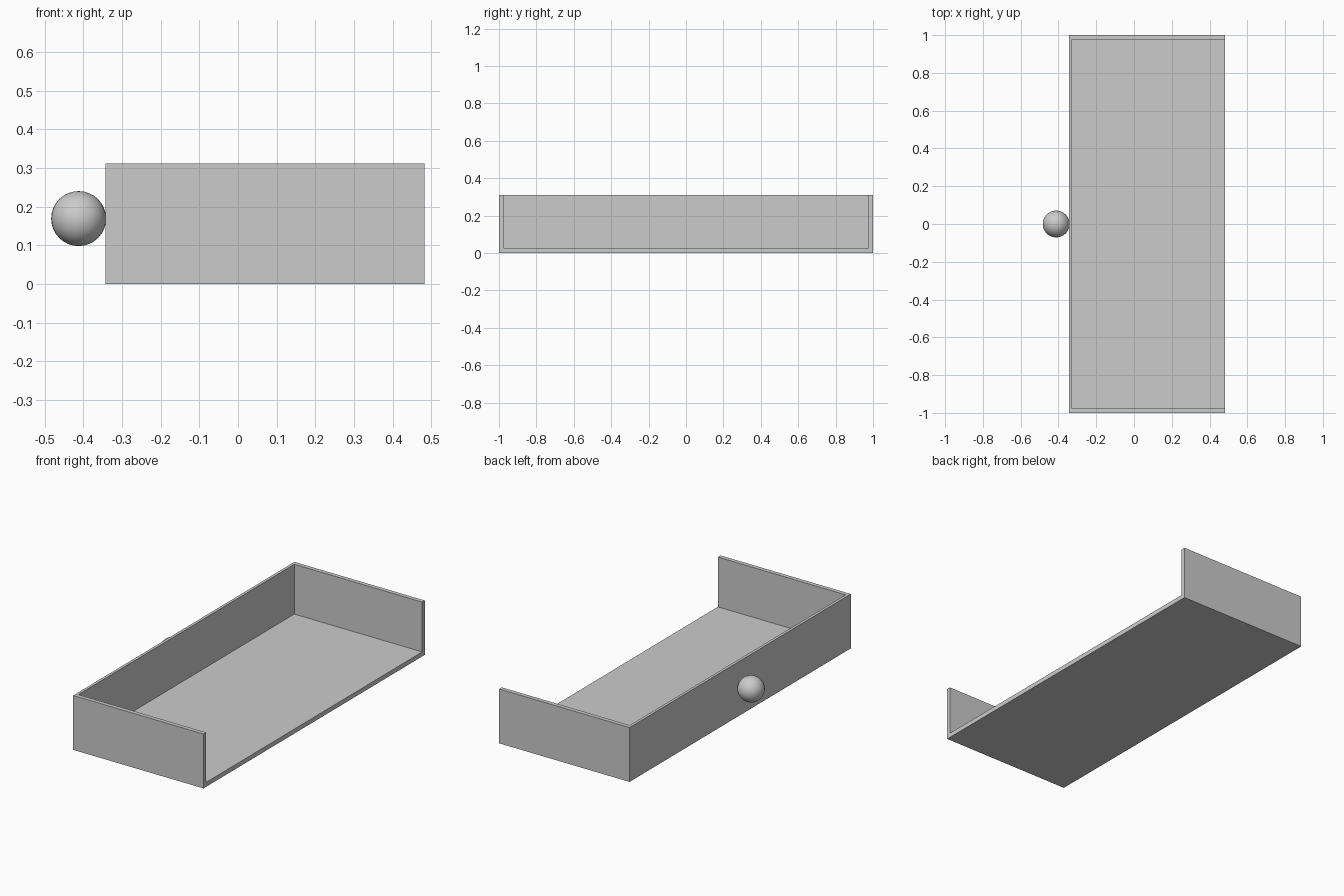
import bpy

if "Cube" in bpy.data.objects:
    bpy.data.objects.remove(bpy.data.objects["Cube"])

X0, X1 = -0.343, 0.482      # drawer front face and open rear
HALF_W, TOP = 1.0, 0.311
SIDE_T, FRONT_T, FLOOR_T = 0.024, 0.016, 0.026


def box(name, lo, hi):
    centre = [(a + b) / 2 for a, b in zip(lo, hi)]
    bpy.ops.mesh.primitive_cube_add(size=1, location=centre)
    ob = bpy.context.object
    ob.name = name
    ob.scale = [b - a for a, b in zip(lo, hi)]
    bpy.ops.object.transform_apply(location=False, rotation=False, scale=True)
    return ob


# Floor panel
box("drawer_floor", (X0, -HALF_W, 0), (X1, HALF_W, FLOOR_T))

# Two side walls standing on the floor
for name, s in (("left_side", -1), ("right_side", 1)):
    ys = sorted((s * HALF_W, s * (HALF_W - SIDE_T)))
    box(name, (X0, ys[0], FLOOR_T), (X1, ys[1], TOP))

# Face panel between the sides
box("drawer_face", (X0, -HALF_W + SIDE_T, FLOOR_T),
    (X0 + FRONT_T, HALF_W - SIDE_T, TOP))

# Round knob touching the face
bpy.ops.mesh.primitive_uv_sphere_add(segments=32, ring_count=16, radius=0.071,
                                     location=(-0.412, 0, 0.169))
knob = bpy.context.object
knob.name = "knob"
bpy.ops.object.shade_smooth_by_angle()
